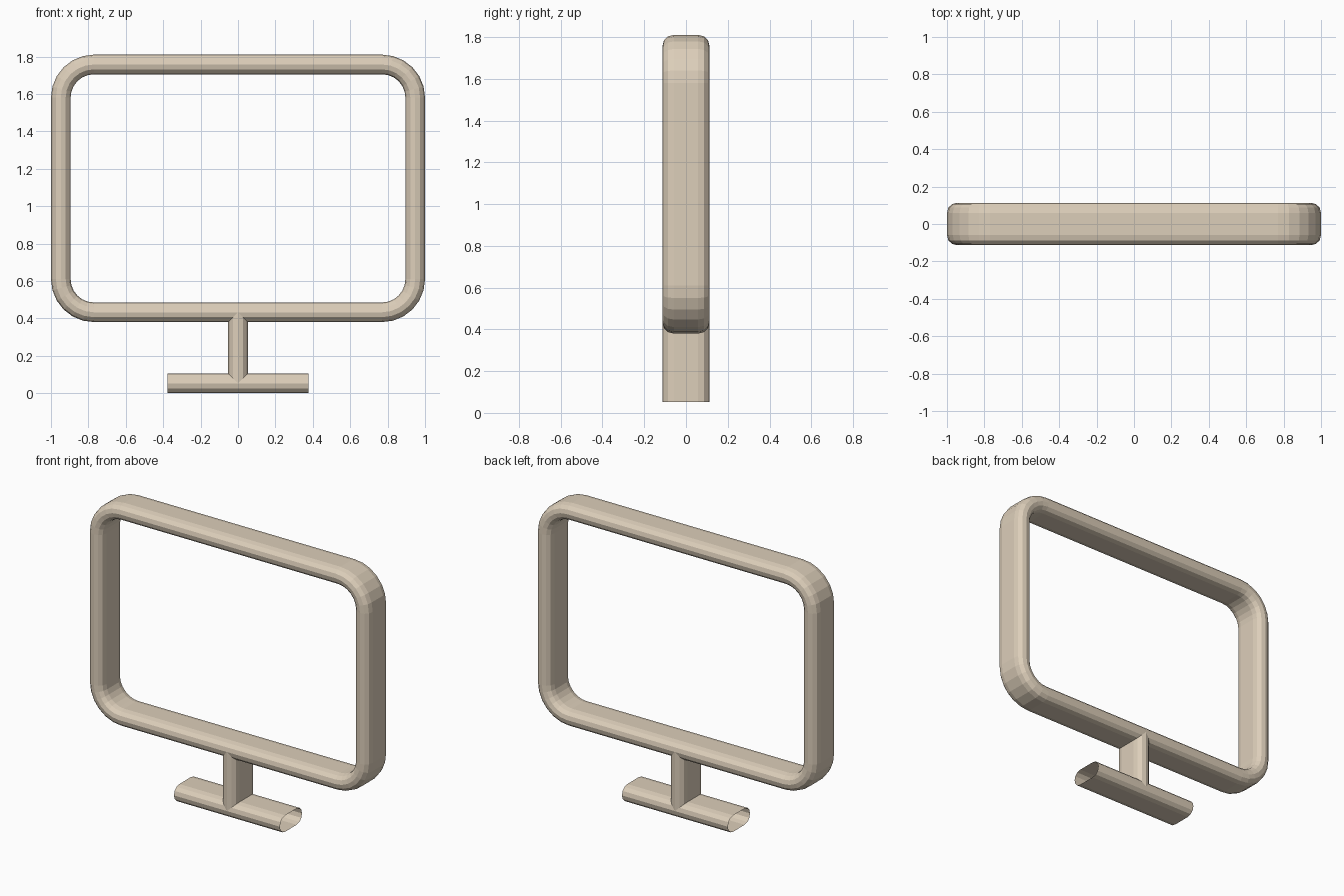
import bpy, bmesh
from math import sin, cos, pi
from mathutils import Vector

if "Cube" in bpy.data.objects:
    bpy.data.objects.remove(bpy.data.objects["Cube"])

HALF_W, HALF_D, FLAT = 0.0525, 0.1125, 0.058   # tube half width, half depth, flat half depth
SEG = 6                                        # facets per rounded end and per corner


def profile():
    """Stadium section as (across, y) pairs."""
    pts = []
    for side in (1, -1):
        for i in range(SEG + 1):
            a = pi / 2 - pi * i / SEG
            pts.append((side * HALF_W * sin(a), side * (FLAT + (HALF_D - FLAT) * cos(a) ** 0.9)
                        if 0 < i < SEG else side * FLAT))
    return pts


def sweep(name, path, closed=False):
    """Sweep the section along (point, normal) pairs lying in the xz plane."""
    bm = bmesh.new()
    rings = [[bm.verts.new(p + n * w + Vector((0, y, 0))) for w, y in profile()]
             for p, n in path]
    pairs = list(zip(rings, rings[1:] + rings[:1]))
    for a, b in pairs if closed else pairs[:-1]:
        for i in range(len(a)):
            j = (i + 1) % len(a)
            bm.faces.new((a[i], a[j], b[j], b[i]))
    bmesh.ops.recalc_face_normals(bm, faces=bm.faces)
    mesh = bpy.data.meshes.new(name)
    bm.to_mesh(mesh)
    bm.free()
    ob = bpy.data.objects.new(name, mesh)
    bpy.context.collection.objects.link(ob)
    mat = bpy.data.materials.get("beige") or bpy.data.materials.new("beige")
    mat.diffuse_color = (0.72, 0.62, 0.49, 1)
    mat.use_nodes = True
    mat.node_tree.nodes["Principled BSDF"].inputs["Base Color"].default_value = mat.diffuse_color
    mesh.materials.append(mat)
    return ob


# Rounded rectangular screen frame
R = 0.23 - HALF_W
frame_path = []
for k, (cx, cz) in enumerate([(0.77, 1.58), (-0.77, 1.58), (-0.77, 0.61), (0.77, 0.61)]):
    for i in range(SEG + 1):
        a = pi / 2 * (k + i / SEG)
        n = Vector((cos(a), 0, sin(a)))
        frame_path.append((Vector((cx, 0, cz)) + n * R, n))
sweep("screen_frame", frame_path, closed=True)

# Upright post, running between the centre lines of frame and foot
X, Z = Vector((1, 0, 0)), Vector((0, 0, 1))
sweep("stand_post", [(Z * HALF_W, X), (Z * (0.38 + HALF_W), X)])

# Open-ended foot bar
sweep("stand_foot", [(Z * HALF_W - X * 0.377, Z), (Z * HALF_W + X * 0.377, Z)])
